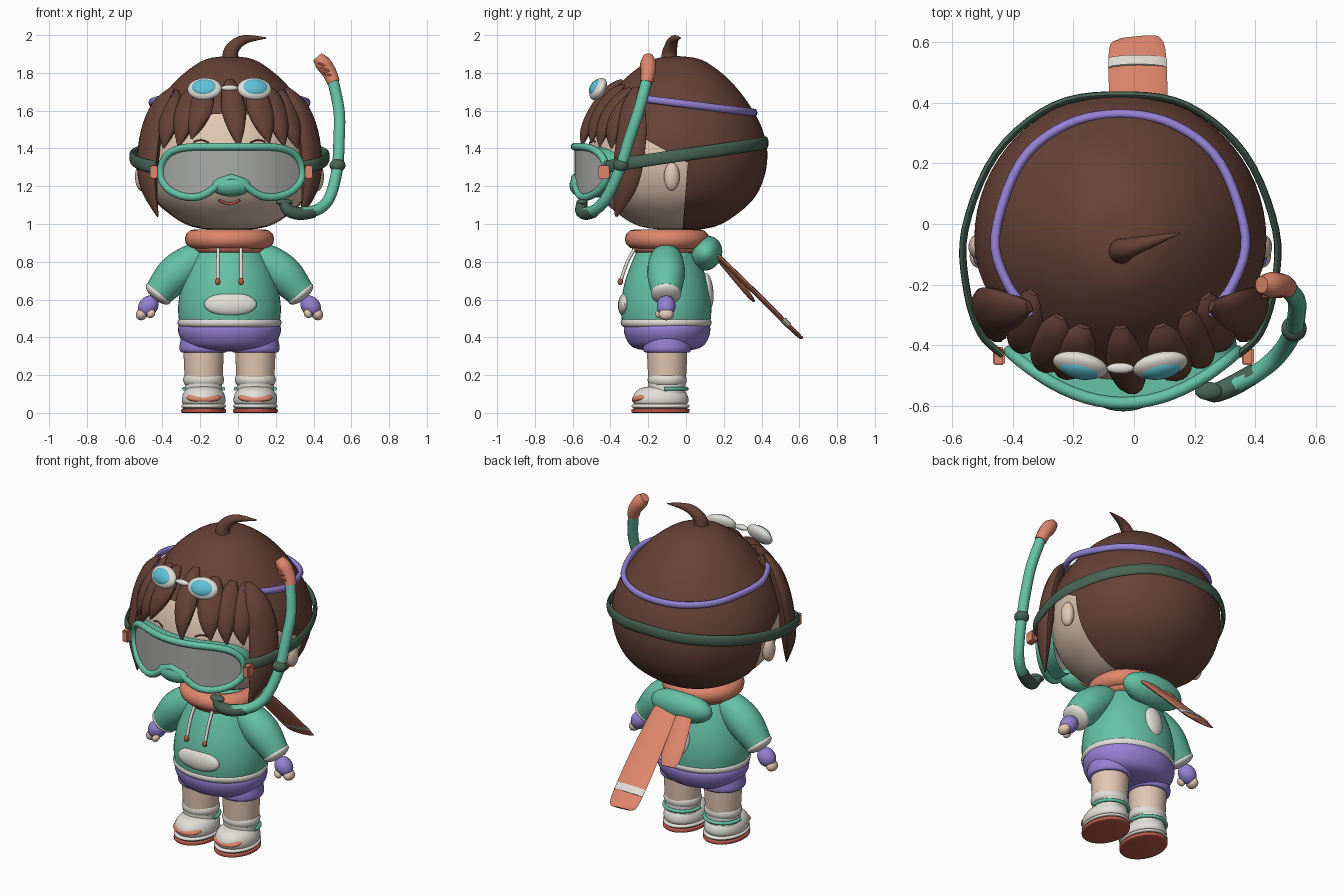
import bpy, bmesh, math
from mathutils import Vector, Matrix, Euler

cube = bpy.data.objects.get("Cube")
if cube:
    bpy.data.objects.remove(cube)

CX = -0.045          # body mirror line
COLOURS = {
    "hair_brown": (.135, .055, .038), "teal": (.13, .54, .38), "coral": (.74, .24, .15),
    "purple": (.30, .22, .66), "cream": (.76, .74, .69), "skin": (.76, .57, .45),
    "strap_green": (.065, .127, .091), "lens_cyan": (.115, .54, .68),
    "lens_grey": (.40, .41, .39), "sole_red": (.5, .10, .07)}
MATS = {}
for key, rgb in COLOURS.items():
    m = bpy.data.materials.new(key)
    m.use_nodes = True
    m.diffuse_color = (*rgb, 1)
    m.node_tree.nodes["Principled BSDF"].inputs["Base Color"].default_value = (*rgb, 1)
    MATS[key] = m


def finish(name, bm, mat):
    bmesh.ops.recalc_face_normals(bm, faces=bm.faces)
    me = bpy.data.meshes.new(name)
    bm.to_mesh(me)
    bm.free()
    me.materials.append(MATS[mat])
    me.shade_smooth()
    me.set_sharp_from_angle(angle=math.radians(45))
    ob = bpy.data.objects.new(name, me)
    bpy.context.scene.collection.objects.link(ob)
    return ob


def ball(name, loc, radii, mat, rot=(0, 0, 0)):
    bm = bmesh.new()
    mtx = Matrix.LocRotScale(Vector(loc), Euler(rot), Vector(radii))
    bmesh.ops.create_uvsphere(bm, u_segments=28, v_segments=16, radius=1, matrix=mtx)
    return finish(name, bm, mat)


def box(name, loc, size, mat):
    bm = bmesh.new()
    bmesh.ops.create_cube(bm, size=1, matrix=Matrix.LocRotScale(Vector(loc), None, Vector(size)))
    bmesh.ops.bevel(bm, geom=bm.edges[:], offset=.006, segments=2, affect='EDGES')
    return finish(name, bm, mat)


def spline(pts, steps, closed=False):
    """Catmull-Rom interpolation of vectors of any size."""
    n, out = len(pts), []
    get = (lambda i: pts[i % n]) if closed else (lambda i: pts[min(max(i, 0), n - 1)])
    for i in range(n if closed else n - 1):
        a, b, c, d = (get(i + k) for k in (-1, 0, 1, 2))
        for j in range(steps):
            t = j / steps
            out.append(b + (c - a) * (t / 2) + (2 * a - 5 * b + 4 * c - d) * (t * t / 2)
                       + (3 * b - a - 3 * c + d) * (t ** 3 / 2))
    return out if closed else out + [pts[-1]]


def skin_rings(bm, rings, closed=False, caps=True):
    rows = [[bm.verts.new(p) for p in ring] for ring in rings]
    n = len(rows[0])
    for r0, r1 in zip(rows, rows[1:] + ([rows[0]] if closed else [])):
        for k in range(n):
            bm.faces.new((r0[k], r0[(k + 1) % n], r1[(k + 1) % n], r1[k]))
    if caps and not closed:
        bm.faces.new(rows[0])
        bm.faces.new(rows[-1])


def sweep(name, pts, sizes, mat, ref=(0, 0, 1), centre=None, closed=False, steps=5, seg=12):
    """Elliptical section along a path; sizes are (along ref, across ref)."""
    if not isinstance(sizes, list):
        sizes = [sizes] * len(pts)
    sizes = [s if isinstance(s, tuple) else (s, s) for s in sizes]
    path = spline([Vector((*p, *s)) for p, s in zip(pts, sizes)], steps, closed)
    pos, rings = [p.to_3d() if len(p) == 3 else Vector(p[:3]) for p in path], []
    for i, p in enumerate(pos):
        nxt = pos[(i + 1) % len(pos)] if closed else pos[min(i + 1, len(pos) - 1)]
        prv = pos[i - 1] if closed or i else p
        t = (nxt - prv).normalized()
        up = (p - Vector(centre)) if centre else Vector(ref)
        up = (up - t * up.dot(t)).normalized()
        side = t.cross(up)
        a, b = max(path[i][3], .002), max(path[i][4], .002)
        rings.append([p + up * a * math.cos(k * math.tau / seg) + side * b * math.sin(k * math.tau / seg)
                      for k in range(seg)])
    bm = bmesh.new()
    skin_rings(bm, rings, closed)
    return finish(name, bm, mat)


def lathe_mesh(profile, loc, sx=1, sy=1, seg=48, steps=4):
    bm = bmesh.new()
    rings = [[(loc[0] + max(p.x, .002) * sx * math.cos(k * math.tau / seg),
               loc[1] + max(p.x, .002) * sy * math.sin(k * math.tau / seg), loc[2] + p.y)
              for k in range(seg)] for p in spline([Vector(q) for q in profile], steps)]
    skin_rings(bm, rings)
    return bm


def lathe(name, profile, loc, mat, **kw):
    return finish(name, lathe_mesh(profile, loc, **kw), mat)


def ring(name, loc, rx, ry, r, mat, part=1.0, rz=None):
    ts = [math.pi / 2 + math.tau * part * (k / 32 - .5) for k in range(32 if part == 1 else 33)]
    sweep(name, [(loc[0] + rx * math.cos(t), loc[1] + ry * math.sin(t), loc[2]) for t in ts],
          (rz or r, r), mat, closed=part == 1, steps=1)


# Head: skin form, and a hair shell cut open around the face
HEAD = [(0, 1.89), (.13, 1.87), (.25, 1.79), (.335, 1.7), (.405, 1.6), (.455, 1.5), (.48, 1.39),
        (.47, 1.27), (.42, 1.15), (.33, 1.06), (.2, .985), (0, .96)]
HC = (CX, -.05, 0)
lathe("head", [(r * .97, z * .99 + .0125) for r, z in HEAD], HC, "skin")
bm = lathe_mesh(HEAD, HC, seg=64)
slope_co, slope_no = Vector((0, 0, 1.33)), Vector((0, .55, 1))
back_co, back_no = Vector((0, 0, 1.2)), Vector((0, 1, -.08))
for co, no in ((slope_co, slope_no), (back_co, back_no)):
    bmesh.ops.bisect_plane(bm, geom=bm.verts[:] + bm.edges[:] + bm.faces[:], plane_co=co, plane_no=no)
face = [f for f in bm.faces if (f.calc_center_median() - slope_co).dot(slope_no) < 0
        and (f.calc_center_median() - back_co).dot(back_no) < 0]
bmesh.ops.delete(bm, geom=face, context='FACES')
finish("hair_shell", bm, "hair_brown")


def head_radius(z):
    for (r0, z0), (r1, z1) in zip(HEAD, HEAD[1:]):
        if z1 <= z <= z0:
            return r0 + (r1 - r0) * (z0 - z) / (z0 - z1)


def on_face(x, z, off):
    return (CX + x, -.05 - math.sqrt(max(head_radius(z) ** 2 - x * x, .01)) - off, z)


# Fringe, side locks and top tuft
for i, (x0, x1, z1, w) in enumerate([(-.29, -.35, 1.4, .07), (-.2, -.27, 1.41, .07), (-.12, -.2, 1.45, .07),
                                     (0, .05, 1.41, .065), (.13, .21, 1.43, .075), (.22, .29, 1.41, .065),
                                     (.28, .36, 1.4, .07)]):
    pts = [on_face(x0 + (x1 - x0) * t, 1.76 - abs(x0) * .2 + (z1 - 1.76 + abs(x0) * .2) * t, .01 + .02 * t)
           for t in (0, .15, .45, .75, 1)]
    sweep(f"fringe_lock_{i}", pts, [(.01, .02), (.035, w * .75), (.04, w), (.03, w * .65), (.004, .006)],
          "hair_brown", centre=(CX, -.05, 1.4))
for s in (-1, 1):
    sweep("side_lock", [(CX + s * x, y, z) for x, y, z in
                        ((.30, -.27, 1.72), (.37, -.28, 1.62), (.42, -.29, 1.45), (.43, -.32, 1.23), (.38, -.37, 1.04))],
          [(.01, .02), (.035, .07), (.045, .09), (.04, .08), (.004, .008)], "hair_brown", centre=(CX, -.05, 1.4))
    ball("ear", (CX + s * .465, -.075, 1.25), (.035, .042, .075), "skin")
    sweep("brow", [on_face(s * x, z, .003) for x, z in ((.11, 1.43), (.15, 1.445), (.19, 1.435))], .004, "hair_brown")
sweep("hair_tuft", [(-.04, -.09, 1.85), (-.035, -.085, 1.92), (.03, -.065, 1.975), (.15, -.03, 1.985)],
      [.045, .038, .025, .003], "hair_brown", ref=(0, 1, 0))
sweep("mouth", [on_face(x, z, .002) for x, z in ((-.055, 1.125), (0, 1.105), (.055, 1.125))], .007, "sole_red")


# Small goggles on the forehead
def half_loop(pts):
    return [(CX - x, y, z) for x, y, z in pts] + [(CX + x, y, z) for x, y, z in pts[-2::-1]]


sweep("goggle_strap", half_loop([(.29, -.30, 1.675), (.37, -.2, 1.66), (.412, -.04, 1.64),
                                 (.33, .2, 1.61), (.18, .325, 1.595), (0, .362, 1.59)]), (.02, .016), "purple")
for s in (-1, 1):
    rot = (math.radians(62), 0, s * math.radians(12))
    nrm = Euler(rot).to_matrix() @ Vector((0, 0, 1))
    at = Vector((CX + s * .132, -.465, 1.715))
    ball("goggle_rim", at, (.092, .064, .035), "cream", rot)
    ball("goggle_lens", at + nrm * .014, (.07, .048, .029), "lens_cyan", rot)
ball("goggle_bridge", (CX, -.475, 1.72), (.045, .018, .016), "cream")

# Dive mask: curved lens, tube frame, skirt and nose pocket
MX, HALF, N = -.035, .375, 28
cols = []
for k in range(N + 1):
    u = math.sin(math.pi * (k / N - .5))
    x, y = MX + HALF * u, -.59 + .17 * u * u
    top = 1.27 + .14 * math.sqrt(max(1 - u ** 6, 0))
    low = 1.27 - .14 * math.sqrt(max(1 - u ** 4, 0)) + .115 * math.exp(-(u / .3) ** 2)
    cols.append(((x, y, top), (x, y, low)))
outline = [c[0] for c in cols] + [c[1] for c in cols[-2:0:-1]]
sweep("mask_frame", outline, .02, "teal", ref=(0, 1, 0), closed=True, steps=1)
bm = bmesh.new()
rows = [[bm.verts.new(p) for p in c] for c in cols]
for a, b in zip(rows, rows[1:]):
    bm.faces.new((a[0], b[0], b[1], a[1]))
bmesh.ops.remove_doubles(bm, verts=bm.verts[:], dist=.0005)
finish("mask_lens", bm, "lens_grey")
bm = bmesh.new()
skin_rings(bm, [outline, [(MX + (x - MX) * .97, y + .11, z) for x, y, z in outline]], caps=False)
finish("mask_skirt", bm, "teal")
ball("nose_pocket", (MX, -.555, 1.205), (.11, .062, .06), "teal")
sweep("mask_strap", half_loop([(.39, -.43, 1.30), (.46, -.36, 1.315), (.505, -.22, 1.335), (.512, -.02, 1.365),
                               (.41, .23, 1.40), (.22, .39, 1.425), (0, .425, 1.43)]), (.033, .012), "strap_green")
for s in (-1, 1):
    box("strap_buckle", (MX + s * .41, -.435, 1.275), (.04, .06, .07), "coral")

# Snorkel
sweep("snorkel_tube", [(.5, -.205, 1.77), (.535, -.25, 1.6), (.535, -.3, 1.45), (.525, -.35, 1.29), (.485, -.42, 1.14),
                       (.42, -.48, 1.075), (.33, -.53, 1.06)], .03, "teal", ref=(0, 1, 0))
sweep("snorkel_top", [(.505, -.21, 1.75), (.485, -.2, 1.8), (.45, -.2, 1.85), (.42, -.2, 1.885)],
      [.034, .038, .042, .028], "coral", ref=(0, 1, 0))
for i in range(3):
    ball("snorkel_slot", (.445 + .014 * i, -.238, 1.845 - .026 * i), (.027, .006, .006), "sole_red", (0, .35, 0))
sweep("snorkel_mouthpiece", [(.4, -.49, 1.065), (.33, -.53, 1.055), (.27, -.555, 1.07), (.245, -.55, 1.11)],
      [.033, .034, .032, .03], "strap_green", ref=(0, 1, 0))
ball("mouthpiece_flange", (.245, -.55, 1.115), (.045, .03, .018), "strap_green")
ball("snorkel_clip", (.527, -.345, 1.31), (.042, .042, .036), "strap_green")

# Neck scarf with two tails
BY = -.105
ring("scarf", (CX, -.1, .92), .185, .172, .052, "coral")
ring("scarf_fold", (CX, -.1, .885), .16, .15, .04, "coral")
sweep("scarf_tail_long", [(.02, .14, .86), (.02, .2, .80), (.015, .4, .605), (.01, .58, .425), (.008, .615, .395)],
      [(.014, .06), (.014, .08), (.014, .095), (.012, .092), (.006, .06)], "coral")
sweep("scarf_tail_stripe", [(.011, .515, .493), (.011, .545, .462)], (.017, .097), "cream")
sweep("scarf_tail_short", [(-.1, .14, .86), (-.11, .2, .785), (-.125, .32, .64), (-.13, .36, .59)],
      [(.014, .04), (.014, .055), (.013, .062), (.006, .04)], "coral")

# Hoodie
lathe("hoodie", [(.1, .93), (.165, .87), (.215, .78), (.255, .67), (.272, .56), (.265, .47)],
      (CX, BY, 0), "teal", sy=.88)
ring("hoodie_hem", (CX, BY, .478), .25, .215, .026, "cream")
ball("hood", (CX, .105, .845), (.2, .085, .095), "teal", (-.5, 0, 0))
ball("front_pocket", (-.04, -.325, .575), (.14, .035, .062), "cream", (-.1, 0, 0))
ball("back_patch", (CX, .115, .645), (.06, .03, .095), "cream", (.1, 0, 0))
for s in (-1, 1):
    sweep("drawstring", [(CX + s * .06, -.27, .87), (CX + s * .062, -.31, .8), (CX + s * .062, -.345, .7)],
          .009, "cream", ref=(0, 1, 0))
    ball("drawstring_bead", (CX + s * .062, -.348, .695), (.014, .014, .019), "sole_red")

# Arms and hands
for s in (-1, 1):
    sweep("sleeve", [(CX + s * x, BY, z) for x, z in ((.13, .83), (.2, .80), (.29, .73), (.375, .635))],
          [.07, .092, .1, .078], "teal", ref=(0, 1, 0), seg=20)
    turn = (0, s * 2.46, 0)
    ball("cuff", (CX + s * .378, BY, .63), (.08, .08, .034), "cream", turn)
    ball("glove", (CX + s * .43, BY, .565), (.05, .05, .06), "purple", turn)
    ball("fingers", (CX + s * .465, BY, .522), (.03, .04, .033), "skin", turn)
    ball("thumb", (CX + s * .415, BY - .035, .525), (.02, .022, .025), "skin", turn)

# Shorts
lathe("shorts", [(0, .325), (.13, .33), (.22, .35), (.262, .4), (.272, .45), (.25, .49)],
      (CX, -.1, 0), "purple", sy=.84)

# Legs, socks and shoes
for s in (-1, 1):
    x = CX + s * .137
    lathe("shorts_leg", [(.1, .32), (.12, .322), (.128, .345), (.12, .4)], (x, -.1, 0), "purple")
    lathe("leg", [(.1, .18), (.104, .26), (.108, .36)], (x, -.1, 0), "skin")
    ring("sock_roll", (x, -.1, .175), .075, .07, .034, "cream", rz=.037)
    lathe("sock", [(.1, .08), (.098, .14), (.1, .2)], (x, -.1, 0), "cream")
    ring("heel_stripe", (x, -.1, .128), .104, .104, .01, "teal", part=.55)
    lathe("shoe_sole", [(.112, 0), (.118, .004), (.118, .018), (.112, .022)], (x, -.135, 0), "sole_red", sy=1.3)
    lathe("shoe_groove", [(.108, .018), (.108, .045)], (x, -.135, 0), "strap_green", sy=1.3)
    lathe("shoe_band", [(.105, .026), (.117, .03), (.117, .04), (.108, .046)], (x, -.135, 0), "cream", sy=1.3)
    lathe("shoe", [(.1, .04), (.114, .055), (.114, .085), (.1, .115), (.07, .135), (0, .145)],
          (x, -.135, 0), "cream", sy=1.28)
    ball("shoe_toe_strap", (x, -.225, .083), (.092, .064, .026), "coral", (.25, 0, 0))
